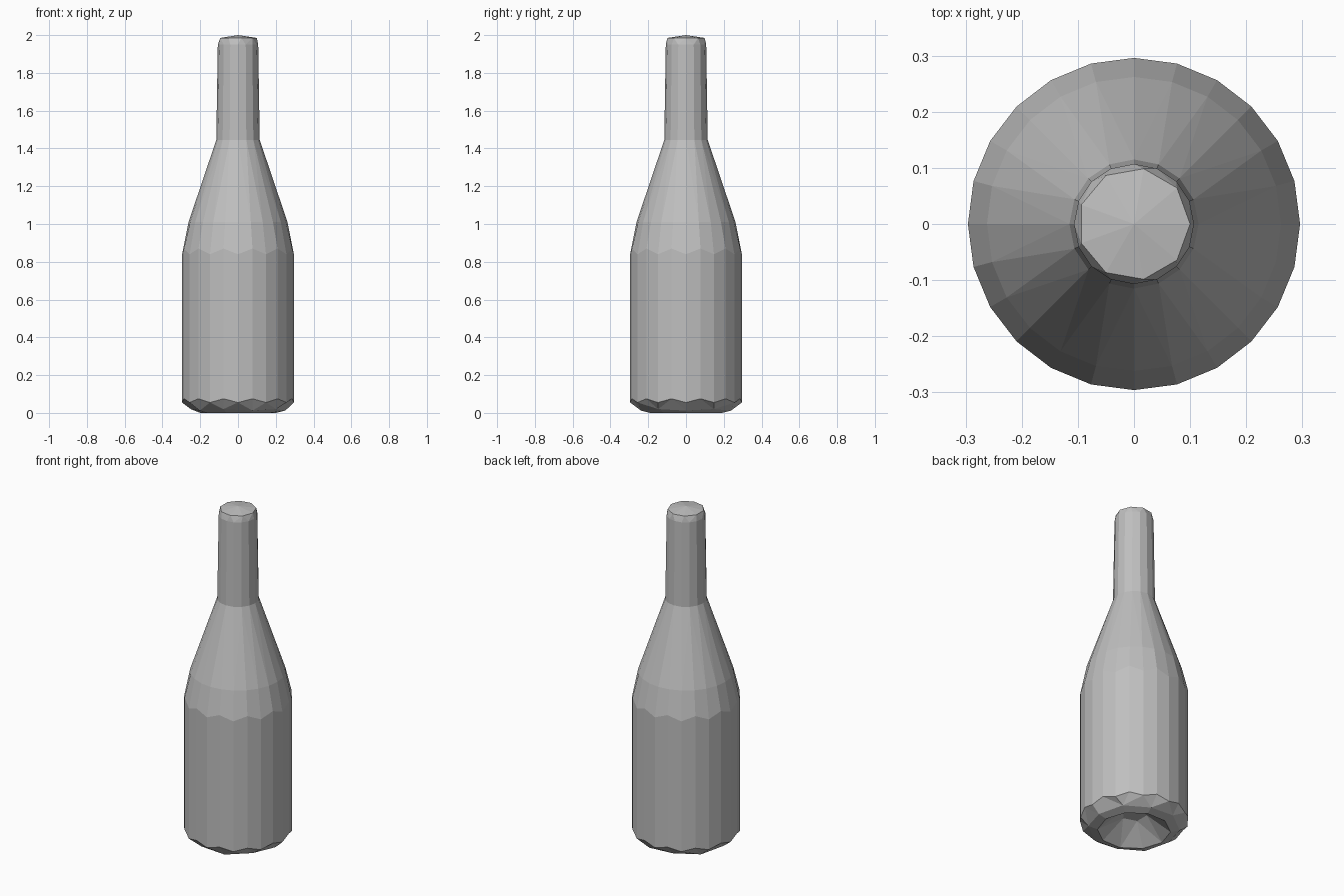
import bpy
import bmesh
from math import sin, cos, tau

cube = bpy.data.objects.get("Cube")
if cube:
    bpy.data.objects.remove(cube)

grey = bpy.data.materials.new("grey glass")
grey.use_nodes = True
colour = (0.52, 0.52, 0.52, 1)
grey.diffuse_color = colour
grey.node_tree.nodes["Principled BSDF"].inputs["Base Color"].default_value = colour

bm = bmesh.new()


def ring(sides, radius, z, stagger=0.0):
    """Circle of vertices; every other one is raised by stagger."""
    return [bm.verts.new((radius * cos(tau * i / sides), radius * sin(tau * i / sides),
                          z + stagger * (i % 2))) for i in range(sides)]


def skin(low, high):
    """Join two rings, with triangles where their side counts differ."""
    a, b = len(low), len(high)
    if a == b:
        for i in range(a):
            j = (i + 1) % a
            bm.faces.new((low[i], low[j], high[j], high[i]))
        return
    i = j = 0
    while i < a or j < b:
        p, q = low[i % a], high[j % b]
        if j == b or (i < a and (i + 0.5) / a <= (j + 0.5) / b):
            i += 1
            bm.faces.new((p, low[i % a], q))
        else:
            j += 1
            bm.faces.new((p, high[j % b], q))


def fan(loop, z):
    """Close a ring with a shallow point."""
    tip = bm.verts.new((0, 0, z))
    for i, v in enumerate(loop):
        bm.faces.new((v, loop[(i + 1) % len(loop)], tip))


# Rings run from the hollow underside up to the mouth: sides, radius, height, stagger
profile = [
    (5, 0.07, 0.10),           # hollow base
    (10, 0.20, 0.008),         # standing rim
    (10, 0.25, 0.012, 0.008),
    (24, 0.296, 0.055, 0.02),  # body
    (24, 0.296, 0.84, 0.03),
    (24, 0.262, 1.01),         # shoulder
    (16, 0.115, 1.445),        # neck
    (16, 0.107, 1.95),
    (9, 0.10, 1.985),          # mouth
]
rings = [ring(*p) for p in profile]
for low, high in zip(rings, rings[1:]):
    skin(low, high)
bm.faces.new(rings[0])
fan(rings[-1], 2.0)

# Stand the rim exactly on the ground
for v in rings[1]:
    v.co.z = 0
bmesh.ops.recalc_face_normals(bm, faces=bm.faces)

mesh = bpy.data.meshes.new("bottle")
bm.to_mesh(mesh)
bm.free()
mesh.materials.append(grey)
bottle = bpy.data.objects.new("bottle", mesh)
bpy.context.collection.objects.link(bottle)
